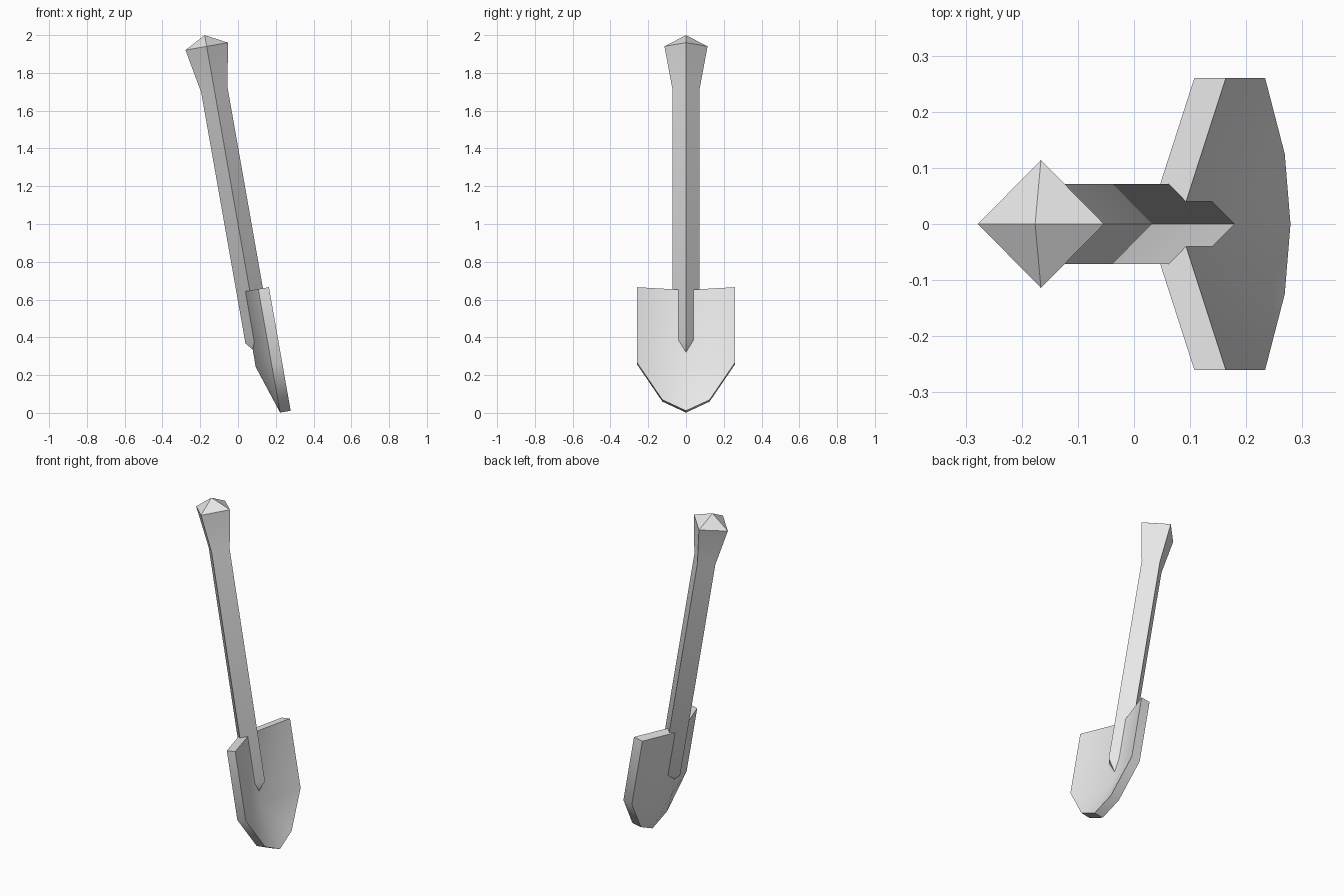
import bpy
import bmesh
from math import radians

cube = bpy.data.objects.get("Cube")
if cube:
    bpy.data.objects.remove(cube, do_unlink=True)

TILT = radians(-10)

# One plain grey for the whole tool
grey = bpy.data.materials.new("plain_grey")
grey.use_nodes = True
colour = (0.8, 0.8, 0.8, 1)
grey.diffuse_color = colour
for node in grey.node_tree.nodes:
    if node.type == 'BSDF_PRINCIPLED':
        node.inputs["Base Color"].default_value = colour


def finish(name, bm):
    """Turn the mesh into a leaning, smooth-by-angle object."""
    bmesh.ops.recalc_face_normals(bm, faces=bm.faces[:])
    mesh = bpy.data.meshes.new(name)
    bm.to_mesh(mesh)
    bm.free()
    mesh.materials.append(grey)
    obj = bpy.data.objects.new(name, mesh)
    bpy.context.collection.objects.link(obj)
    obj.location.z = 1
    obj.rotation_euler.y = TILT
    bpy.ops.object.select_all(action='DESELECT')
    obj.select_set(True)
    bpy.context.view_layer.objects.active = obj
    bpy.ops.object.shade_smooth_by_angle(angle=radians(40))
    return obj


# Handle: diamond section with a flared head and pointed ends
bm = bmesh.new()
rings = []
for r, z in ((0.071, -0.63), (0.071, 0.72), (0.114, 0.955)):
    rings.append([bm.verts.new((r * x, r * y, z))
                  for x, y in ((1, 0), (0, 1), (-1, 0), (0, -1))])
bottom_tip = bm.verts.new((0, 0, -0.714))
top_tip = bm.verts.new((0, 0, 1.015))
for i in range(4):
    j = (i + 1) % 4
    for low, high in zip(rings, rings[1:]):
        bm.faces.new((low[i], low[j], high[j], high[i]))
    bm.faces.new((rings[0][j], rings[0][i], bottom_tip))
    bm.faces.new((rings[-1][i], rings[-1][j], top_tip))
finish("handle", bm)

# Blade: a V-shaped scoop whose deep spine rises to meet the point
DEEP, RIM, THICK = 0.018, 0.103, 0.057
TOP, SHOULDER = -0.358, -0.762
bm = bmesh.new()
spine_top = bm.verts.new((DEEP, 0, TOP))
spine_mid = bm.verts.new((DEEP, 0, SHOULDER))
point = bm.verts.new((RIM, 0, -1.022))
for side in (-1, 1):
    corner = bm.verts.new((RIM, side * 0.26, TOP))
    shoulder = bm.verts.new((RIM, side * 0.26, SHOULDER))
    lower = bm.verts.new((RIM, side * 0.125, -0.963))
    for loop in ((spine_top, corner, shoulder, spine_mid),
                 (spine_mid, shoulder, lower),
                 (spine_mid, lower, point)):
        bm.faces.new(loop if side < 0 else loop[::-1])

# Thicken the scoop towards the back
front = bm.faces[:]
back = bmesh.ops.extrude_face_region(bm, geom=front, use_keep_orig=True)
bmesh.ops.translate(bm, vec=(-THICK, 0, 0),
                    verts=[g for g in back["geom"]
                           if isinstance(g, bmesh.types.BMVert)])
finish("blade", bm)
